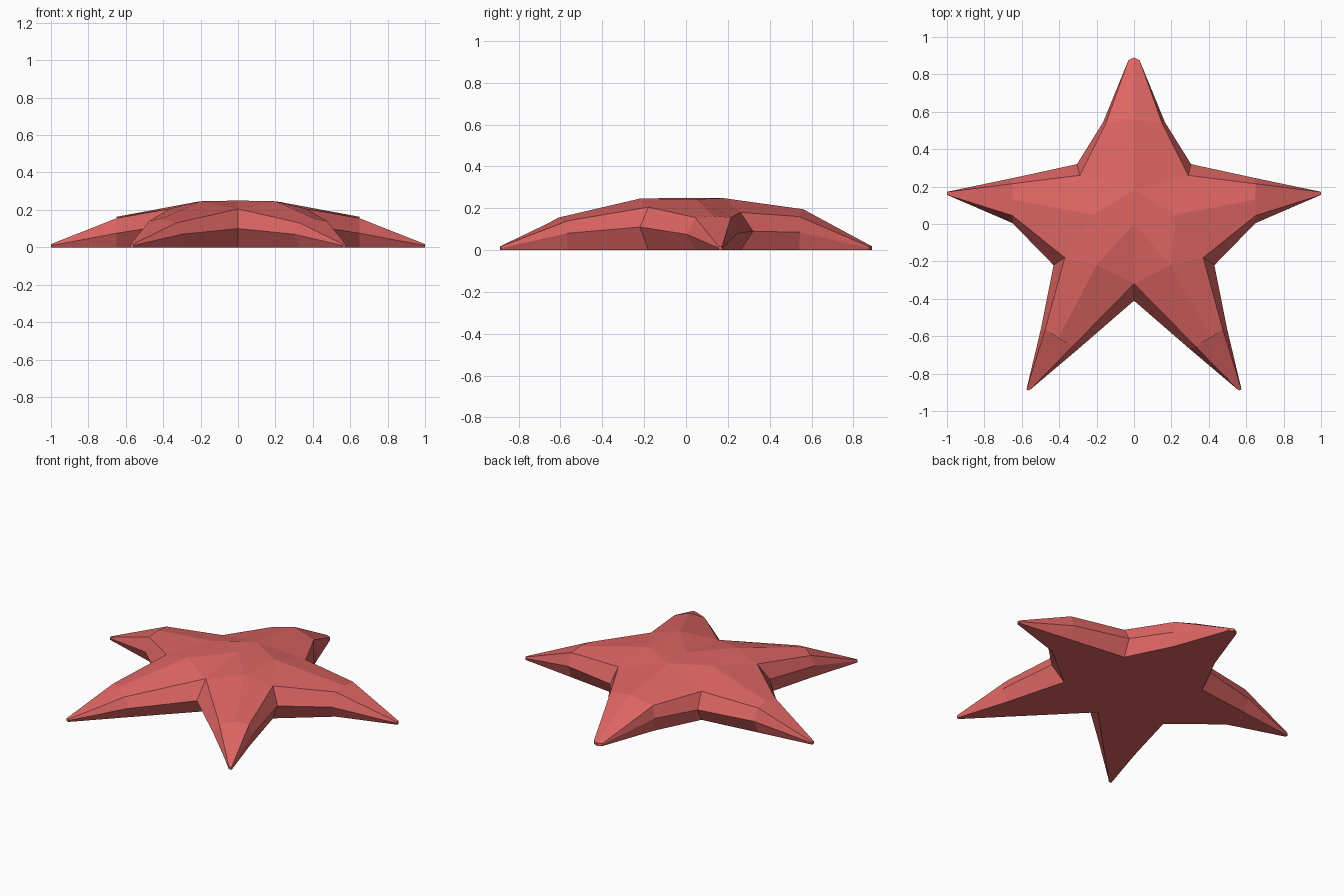
import bpy
import bmesh

default = bpy.data.objects.get("Cube")
if default:
    bpy.data.objects.remove(default, do_unlink=True)

# One coral colour for the whole body
coral = bpy.data.materials.new("coral_red")
coral.use_nodes = True
coral.diffuse_color = (0.72, 0.13, 0.125, 1)
coral.node_tree.nodes["Principled BSDF"].inputs["Base Color"].default_value = coral.diffuse_color

bm = bmesh.new()
shoulder, girth, base = [], [], []


def station(top, side):
    """Add one outline station: shoulder on top, widest point, and base tucked under."""
    shoulder.append(bm.verts.new(top))
    girth.append(bm.verts.new(side))
    base.append(bm.verts.new((top[0], top[1], 0)))


def tip(x, y):
    station((x, y, 0.017), (x, y, 0.009))


# Left half of the outline, from the back arm round to the front notch
tip(0, 0.89)
tip(0.03, 0.875)
station((0.15, 0.54, 0.16), (0.165, 0.545, 0.085))    # back arm side
station((0.29, 0.26, 0.18), (0.305, 0.32, 0.09))      # back notch
station((0.65, 0.215, 0.155), (0.65, 0.245, 0.08))    # side arm, rear
tip(1, 0.172)
tip(1, 0.156)
station((0.65, 0.045, 0.155), (0.65, 0.005, 0.075))   # side arm, front
station((0.37, -0.18, 0.205), (0.43, -0.22, 0.11))    # side notch
station((0.475, -0.565, 0.14), (0.5, -0.57, 0.08))    # front arm, outer
tip(0.575, -0.885)
tip(0.56, -0.89)
station((0.33, -0.655, 0.13), (0.3, -0.67, 0.07))     # front arm, inner
station((0, -0.32, 0.205), (0, -0.41, 0.1))           # front notch

# Crest points along each arm and the hub where the arms meet
back_ridge, side_ridge, front_ridge, back_hub, side_hub, front_hub, centre = (
    bm.verts.new(p) for p in (
        (0, 0.56, 0.195), (0.65, 0.13, 0.163), (0.405, -0.61, 0.155),
        (0, 0.18, 0.248), (0.22, 0.05, 0.243), (0.2, -0.22, 0.246), (0, 0, 0.25)))


def arm(ridge, hub, first, last):
    """Top faces of an arm between two notches (or the mirror line)."""
    s = shoulder[first:last + 1]
    bm.faces.new([hub, s[0], s[1], ridge])
    bm.faces.new([ridge] + s[1:-1])
    bm.faces.new([ridge, s[-2], s[-1], hub])


# Upper surface
bm.faces.new([back_ridge] + shoulder[:3])
bm.faces.new([back_ridge, shoulder[2], shoulder[3], back_hub])
arm(side_ridge, side_hub, 3, 8)
arm(front_ridge, front_hub, 8, 13)
bm.faces.new([back_hub, shoulder[3], side_hub])
bm.faces.new([side_hub, shoulder[8], front_hub])
bm.faces.new([front_hub, shoulder[13], centre])
bm.faces.new([centre, back_hub, side_hub])
bm.faces.new([centre, side_hub, front_hub])

# Bevelled sides and flat underside
for upper, lower in ((shoulder, girth), (girth, base)):
    for i in range(len(upper) - 1):
        bm.faces.new([upper[i], lower[i], lower[i + 1], upper[i + 1]])
bm.faces.new(base[::-1])

bmesh.ops.recalc_face_normals(bm, faces=bm.faces[:])
# Open half shell: make sure the crest faces point up
bm.normal_update()
crest = next(f for f in centre.link_faces)
if crest.normal.z < 0:
    bmesh.ops.reverse_faces(bm, faces=bm.faces[:])

mesh = bpy.data.meshes.new("starfish_body")
bm.to_mesh(mesh)
bm.free()
mesh.materials.append(coral)
body = bpy.data.objects.new("starfish_body", mesh)
bpy.context.scene.collection.objects.link(body)

# Mirror the left half to the right
mirror = body.modifiers.new("mirror", 'MIRROR')
mirror.use_axis[0] = True
mirror.use_clip = True
mirror.merge_threshold = 0.0005
